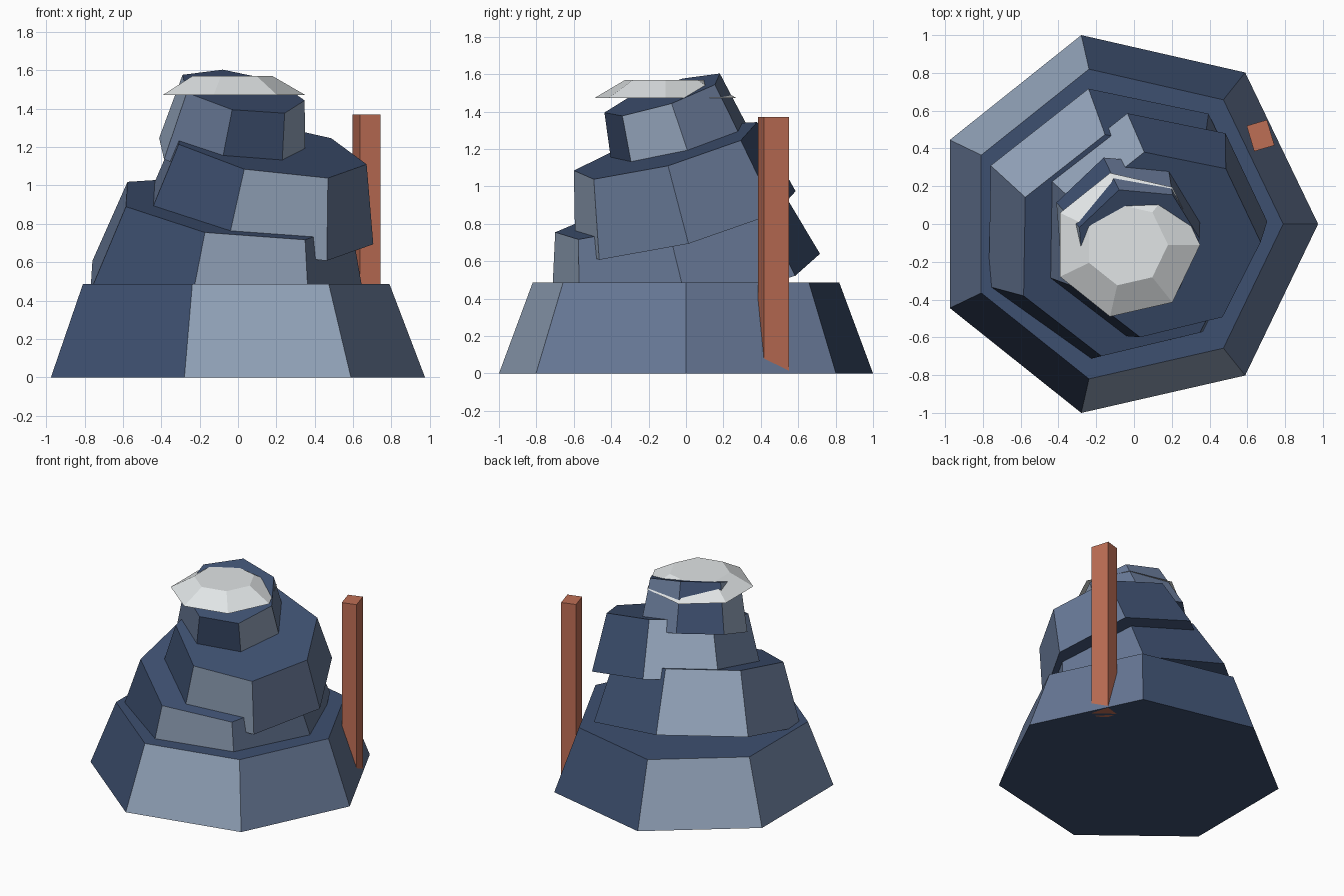
import bpy, bmesh, math
from mathutils import Vector, Matrix

cube = bpy.data.objects.get("Cube")
if cube:
    bpy.data.objects.remove(cube, do_unlink=True)


def material(name, r, g, b):
    m = bpy.data.materials.new(name)
    m.use_nodes = True
    m.diffuse_color = (r, g, b, 1)
    m.node_tree.nodes["Principled BSDF"].inputs["Base Color"].default_value = (r, g, b, 1)
    return m


MID = material("mid slate blue", 0.136, 0.188, 0.305)
DARK = material("dark slate blue", 0.048, 0.080, 0.162)
LIGHT = material("light slate grey", 0.305, 0.386, 0.515)
SNOW = material("snow white", 0.75, 0.78, 0.79)
CLAY = material("clay red", 0.515, 0.156, 0.091)


def add_object(name, bm, mats):
    bmesh.ops.recalc_face_normals(bm, faces=bm.faces)
    mesh = bpy.data.meshes.new(name)
    bm.to_mesh(mesh)
    bm.free()
    for m in mats:
        mesh.materials.append(m)
    obj = bpy.data.objects.new(name, mesh)
    bpy.context.collection.objects.link(obj)
    return obj


def tier(name, bottom, r_low, r_top, height, lean=(0, 0), spin=0.0, mats=(MID, DARK, LIGHT), sides=7):
    """Seven-sided frustum leaning along its own axis; side colours cycle in threes."""
    bm = bmesh.new()
    rings = []
    for r, z in ((r_low, 0), (r_top, height)):
        rings.append([bm.verts.new((r * math.cos(spin + i * math.tau / sides),
                                    r * math.sin(spin + i * math.tau / sides), z))
                      for i in range(sides)])
    low, top = rings
    for i in range(sides):
        j = (i + 1) % sides
        bm.faces.new((low[i], low[j], top[j], top[i])).material_index = i % 3 % len(mats)
    for ring in rings:
        bm.faces.new(ring).material_index = 1 % len(mats)
    axis = Vector((lean[0], lean[1], 1))
    turn = Vector((0, 0, 1)).rotation_difference(axis).to_matrix().to_4x4()
    bm.transform(Matrix.Translation(bottom) @ turn)
    return add_object(name, bm, mats)


# Stacked rock tiers
tier("rock_base", (-0.051, 0, 0), 1.0257, 0.841, 0.485)
tier("rock_lower_tier", (-0.085, 0, 0.44), 0.76, 0.62, 0.46, (0.133, -0.25))
tier("rock_middle_tier", (0.089, 0, 0.796), 0.625, 0.52, 0.419, (0.172, -0.268))
tier("rock_upper_tier", (-0.044, -0.006, 1.142), 0.40, 0.335, 0.37, (0.18, -0.324), 1.0)

# Level snow cap
tier("snow_cap", (-0.04, -0.11, 1.472), 0.39, 0.22, 0.098, mats=(SNOW,))

# Upright post beside the rock
bm = bmesh.new()
bmesh.ops.create_cube(bm, size=1)
bm.transform(Matrix.Translation((0.67, 0.468, 0.685))
             @ Matrix.Rotation(math.radians(16.5), 4, "Z")
             @ Matrix.Diagonal((0.112, 0.141, 1.37, 1)))
add_object("post", bm, (CLAY,))
